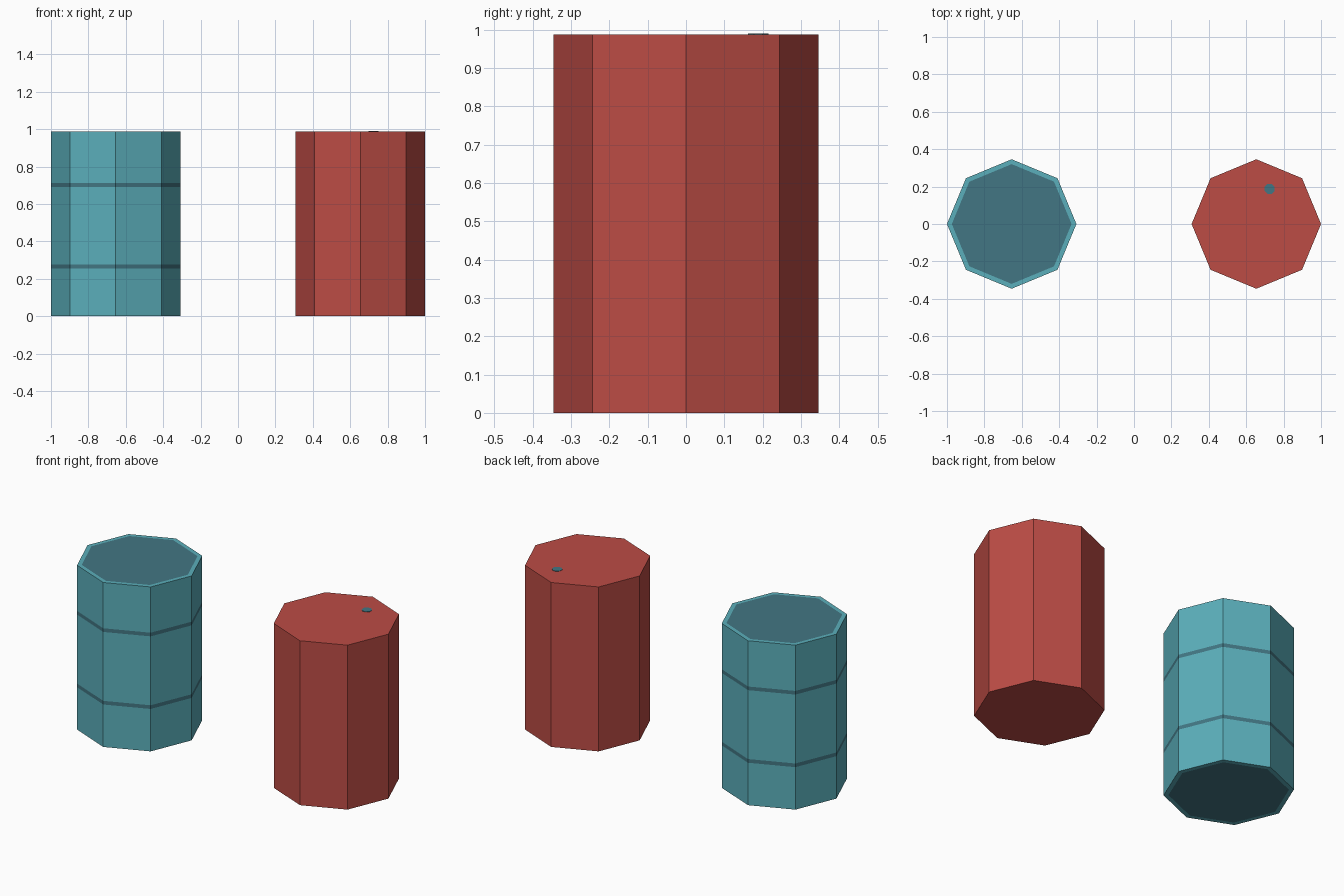
import bpy, bmesh, math
from mathutils import Matrix

if "Cube" in bpy.data.objects:
    bpy.data.objects.remove(bpy.data.objects["Cube"])

R, H, CX = 0.346, 0.988, 0.654


def material(name, rgb):
    """One flat colour, given as sRGB 0-255 and stored linear."""
    lin = [((c / 255 + 0.055) / 1.055) ** 2.4 for c in rgb]
    m = bpy.data.materials.new(name)
    m.diffuse_color = (*lin, 1)
    m.use_nodes = True
    m.node_tree.nodes["Principled BSDF"].inputs["Base Color"].default_value = m.diffuse_color
    return m


teal = material("teal paint", (91, 175, 187))
dark = material("dark teal", (66, 118, 131))
red = material("red paint", (188, 76, 69))


def prism(bm, r, z0, z1, sides=8):
    """Upright prism with a corner on the x axis."""
    rings = [[bm.verts.new((r * math.cos(a), r * math.sin(a), z))
              for a in (2 * math.pi * i / sides for i in range(sides))]
             for z in (z0, z1)]
    for i in range(sides):
        j = (i + 1) % sides
        bm.faces.new((rings[0][i], rings[0][j], rings[1][j], rings[1][i]))
    return bm.faces.new(rings[0][::-1]), bm.faces.new(rings[1])


def finish(bm, name, mats, loc):
    bm.normal_update()
    me = bpy.data.meshes.new(name)
    bm.to_mesh(me)
    bm.free()
    for m in mats:
        me.materials.append(m)
    ob = bpy.data.objects.new(name, me)
    ob.location = loc
    bpy.context.collection.objects.link(ob)
    return ob


# teal barrel: painted hoops cut into the sides, inset dark ends
bm = bmesh.new()
caps = prism(bm, R, 0, H)
bm.normal_update()
bmesh.ops.inset_region(bm, faces=[caps[0]], thickness=0.026)
bmesh.ops.inset_region(bm, faces=[caps[1]], thickness=0.026)
hoops = (0.266, 0.702)
for h in hoops:
    for z in (h - 0.011, h + 0.011):
        bmesh.ops.bisect_plane(bm, geom=bm.verts[:] + bm.edges[:] + bm.faces[:],
                               plane_co=(0, 0, z), plane_no=(0, 0, 1))
bm.normal_update()
for f in bm.faces:
    z = f.calc_center_median().z
    is_hoop = any(abs(z - h) < 0.01 for h in hoops)
    is_end = abs(f.normal.z) > 0.9 and len(f.verts) == 8
    f.material_index = int(is_hoop or is_end)
finish(bm, "teal_barrel", [teal, dark], (-CX, 0, 0))

# red barrel: plain body
bm = bmesh.new()
prism(bm, R, 0, H)
finish(bm, "red_barrel", [red], (CX, 0, 0))

# small bung plate on the red lid
bm = bmesh.new()
prism(bm, 0.029, 0, 0.003)
bmesh.ops.rotate(bm, verts=bm.verts, matrix=Matrix.Rotation(math.radians(22.5), 3, 'Z'))
finish(bm, "bung", [dark], (0.725, 0.188, H - 0.001))
